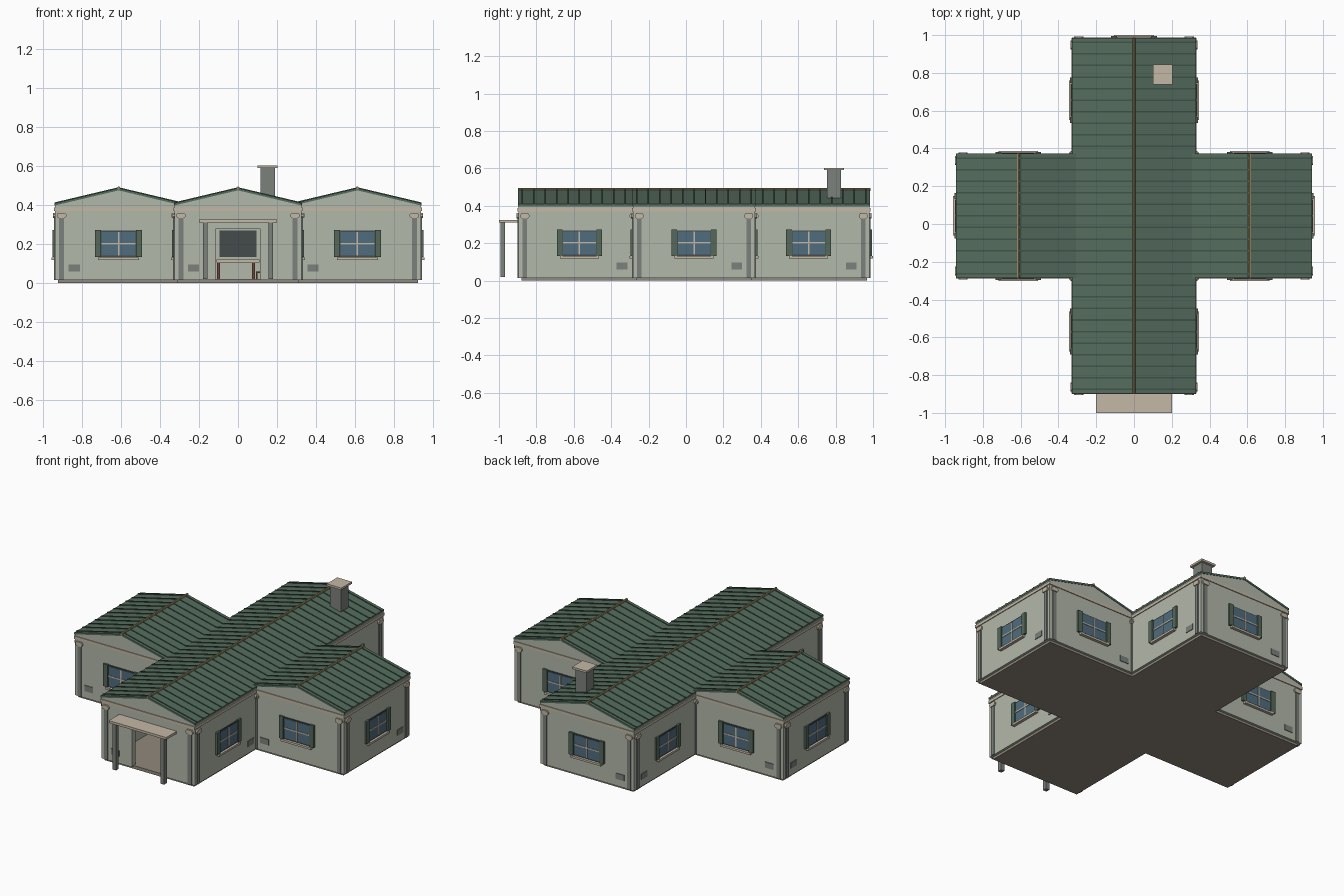
import bpy, bmesh, math
from mathutils import Matrix, Vector

if "Cube" in bpy.data.objects:
    bpy.data.objects.remove(bpy.data.objects["Cube"])

MOD, HW, Y0 = 0.6125, 0.326, 0.043      # module spacing, half wall width, plan centre in y
COL = {
    "wall": (0.45, 0.48, 0.40), "roof": (0.09, 0.15, 0.11), "seam": (0.05, 0.09, 0.065),
    "trim": (0.55, 0.48, 0.38), "stone": (0.20, 0.22, 0.20), "glass": (0.08, 0.15, 0.21),
    "frame": (0.06, 0.07, 0.07), "shutter": (0.09, 0.14, 0.10), "ridge": (0.32, 0.25, 0.13),
    "wood": (0.15, 0.06, 0.04), "floor": (0.28, 0.25, 0.20),
}
mats = {}
for k, c in COL.items():
    mats[k] = bpy.data.materials.new(k)
    mats[k].diffuse_color = (*c, 1)

parts = {}
WORLD = Matrix.Translation((0, Y0, 0))


def prism(name, mat, pts, y0, y1, M=WORLD):
    """Extrude an xz outline from y0 to y1 and add it to the named part."""
    bm = parts.setdefault(name, (bmesh.new(), mat))[0]
    a = [bm.verts.new(M @ Vector((x, y0, z))) for x, z in pts]
    b = [bm.verts.new(M @ Vector((x, y1, z))) for x, z in pts]
    bm.faces.new(a)
    bm.faces.new(b[::-1])
    n = len(pts)
    for i in range(n):
        j = (i + 1) % n
        bm.faces.new((a[j], a[i], b[i], b[j]))


def box(name, mat, x0, x1, y0, y1, z0, z1, M=WORLD):
    prism(name, mat, [(x0, z0), (x1, z0), (x1, z1), (x0, z1)], y0, y1, M)


def window(M):
    box("window_frames", "frame", -0.095, 0.095, -0.331, -0.285, 0.132, 0.269, M)
    box("window_glass", "glass", -0.087, 0.087, -0.333, -0.33, 0.14, 0.262, M)
    box("window_bars", "trim", -0.004, 0.004, -0.336, -0.33, 0.14, 0.262, M)
    box("window_bars", "trim", -0.087, 0.087, -0.336, -0.33, 0.198, 0.206, M)
    box("window_sills", "trim", -0.105, 0.105, -0.3445, -0.32, 0.118, 0.131, M)
    for s in (-1, 1):
        xs = sorted((s * 0.09, s * 0.121))
        box("shutters", "shutter", *xs, -0.339, -0.32, 0.132, 0.272, M)


def wall_face(M, angle, door):
    # wall panel, or three pieces around the doorway
    yo, yi = -HW, -HW + 0.038
    if door:
        box("walls", "wall", -HW, -0.113, yo, yi, 0.015, 0.402, M)
        box("walls", "wall", 0.113, HW, yo, yi, 0.015, 0.402, M)
        box("walls", "wall", -0.113, 0.113, yo, yi, 0.28, 0.402, M)
    else:
        box("walls", "wall", -HW, HW, yo, yi, 0.015, 0.402, M)
        window(M)
    # gable infill on faces under a ridge end
    if angle in (0, 180):
        prism("gables", "wall", [(-HW, 0.4), (HW, 0.4), (0, 0.479)], yo, yi, M)
    # frieze band, corner pilasters and rounded capitals
    box("frieze", "trim", -HW - 0.003, HW + 0.003, -0.331, -0.32, 0.37, 0.388, M)
    for s in (-1, 1):
        c = s * 0.2925
        box("pilasters", "stone", c - 0.0125, c + 0.0125, -0.331, -0.32, 0.015, 0.34, M)
        prism("capitals", "trim", [(c - 0.017, 0.333), (c + 0.017, 0.333), (c + 0.024, 0.341),
              (c + 0.024, 0.35), (c + 0.017, 0.36), (c - 0.017, 0.36),
              (c - 0.024, 0.35), (c - 0.024, 0.341)], -0.336, -0.32, M)
    # low wall vent
    v = 0.228 * (1 if angle in (90, 180) else -1)
    box("vents", "stone", v - 0.029, v + 0.029, -0.33, -0.32, 0.06, 0.096, M)


# Twelve outer faces around the four arms of the cross
DIRS = {0: (0, -1), 90: (1, 0), 180: (0, 1), 270: (-1, 0)}
for cx, cy in DIRS.values():
    for ang, d in DIRS.items():
        if (cx + d[0], cy + d[1]) == (0, 0):
            continue
        M = Matrix.Translation((cx * MOD, cy * MOD + Y0, 0)) @ Matrix.Rotation(math.radians(ang), 4, 'Z')
        wall_face(M, ang, (cx, cy) == (0, -1) and ang == 0)


# Floor slab
F = 0.311
box("floor_slab", "floor", -F, F, -MOD - F, MOD + F, 0, 0.02)
for s in (-1, 1):
    box("floor_slab", "floor", *sorted((s * F, s * (MOD + F))), -F, F, 0, 0.02)


# Pitched roofs with standing seams and ridge caps
def chevron(top, bottom, w=0.329):
    return [(-w, 0.409 + top), (0, 0.487 + top), (w, 0.409 + top),
            (w, 0.409 - bottom), (0, 0.487 - bottom), (-w, 0.409 - bottom)]


def roof(cx, half):
    M = Matrix.Translation((cx, Y0, 0))
    prism("roofs", "roof", chevron(0, 0.012), -half, half, M)
    step = MOD / 10
    n = int(half / step)
    for i in range(-n, n + 1):
        prism("roof_seams", "seam", chevron(0.004, 0.002), i * step - 0.004, i * step + 0.004, M)
    ring = [(0.008 * math.cos(k * math.pi / 4), 0.487 + 0.008 * math.sin(k * math.pi / 4)) for k in range(8)]
    prism("ridge_caps", "ridge", ring, -half - 0.001, half + 0.001, M)


roof(0, MOD + 0.329)
roof(MOD, 0.329)
roof(-MOD, 0.329)

# Chimney
I = Matrix.Identity(4)
box("chimney", "stone", 0.115, 0.189, 0.753, 0.828, 0.43, 0.592, I)
box("chimney_cap", "trim", 0.101, 0.203, 0.739, 0.844, 0.59, 0.603, I)

# Porch canopy and posts
box("porch_canopy", "trim", -0.2, 0.2, -1.0, -0.885, 0.31, 0.325, I)
for s in (-1, 1):
    box("porch_posts", "stone", s * 0.168 - 0.0125, s * 0.168 + 0.0125, -0.993, -0.967, 0.02, 0.31, I)

# Table and stool seen through the doorway
box("table_top", "trim", -0.11, 0.11, 0.42, 0.56, 0.105, 0.12, I)
for x in (-0.1, 0.08):
    for y in (0.43, 0.54):
        box("table_legs", "wood", x - 0.008, x + 0.008, y - 0.008, y + 0.008, 0.02, 0.105, I)
box("stool", "wood", 0.092, 0.14, 0.36, 0.4, 0.05, 0.06, I)
for x in (0.096, 0.136):
    box("stool", "wood", x - 0.004, x + 0.004, 0.36, 0.4, 0.02, 0.05, I)

# Turn every part into an object
for name, (bm, mat) in parts.items():
    bmesh.ops.recalc_face_normals(bm, faces=bm.faces[:])
    me = bpy.data.meshes.new(name)
    bm.to_mesh(me)
    bm.free()
    me.materials.append(mats[mat])
    bpy.context.collection.objects.link(bpy.data.objects.new(name, me))

for m in bpy.data.materials:
    if m.users and not m.is_grease_pencil:
        m.use_nodes = True
        m.node_tree.nodes["Principled BSDF"].inputs["Base Color"].default_value = m.diffuse_color
